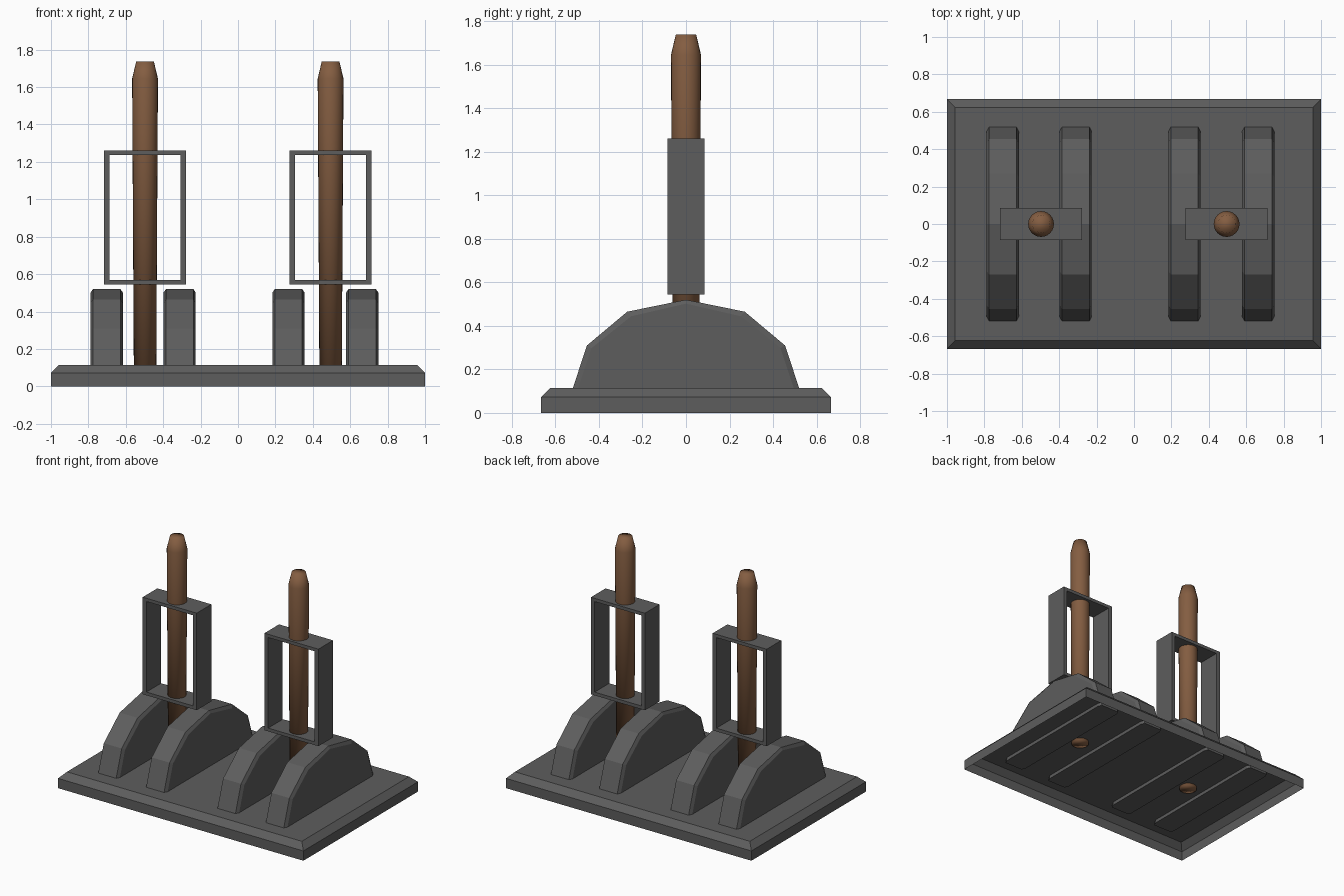
import bpy
import bmesh
from mathutils import Matrix

cube = bpy.data.objects.get("Cube")
if cube:
    bpy.data.objects.remove(cube, do_unlink=True)


def material(name, rgb):
    mat = bpy.data.materials.new(name)
    mat.use_nodes = True
    mat.diffuse_color = (*rgb, 1)
    mat.node_tree.nodes["Principled BSDF"].inputs["Base Color"].default_value = (*rgb, 1)
    return mat


METAL = material("dark grey metal", (0.11, 0.11, 0.11))
WOOD = material("brown wood", (0.23, 0.11, 0.053))


def finish(bm, name, mat, x=0, smooth=False):
    bmesh.ops.recalc_face_normals(bm, faces=bm.faces)
    mesh = bpy.data.meshes.new(name)
    bm.to_mesh(mesh)
    bm.free()
    mesh.materials.append(mat)
    for poly in mesh.polygons:
        poly.use_smooth = smooth
    obj = bpy.data.objects.new(name, mesh)
    obj.location.x = x
    bpy.context.collection.objects.link(obj)


def loft(bm, rings, cap_start=True, cap_end=True):
    """Join closed rings of points with quads and cap the ends."""
    loops = [[bm.verts.new(p) for p in ring] for ring in rings]
    for a, b in zip(loops, loops[1:]):
        for i in range(len(a)):
            j = (i + 1) % len(a)
            bm.faces.new((a[i], a[j], b[j], b[i]))
    if cap_start:
        bm.faces.new(loops[0])
    if cap_end:
        bm.faces.new(loops[-1])


def rectangle(x, y, z):
    return [(-x, -y, z), (x, -y, z), (x, y, z), (-x, y, z)]


# Base plate: chamfered shell, open underneath
bm = bmesh.new()
loft(bm, [rectangle(1, 0.667, 0), rectangle(1, 0.667, 0.072),
          rectangle(0.957, 0.624, 0.115)], cap_start=False)
finish(bm, "base_plate", METAL)


# Arched guide ribs with chamfered rims
def mirrored(half):
    return half + [(-y, z) for y, z in reversed(half[:-1])]


OUTER = mirrored([(0.528, 0.09), (0.455, 0.31), (0.27, 0.465), (0, 0.52)])
INNER = mirrored([(0.503, 0.09), (0.434, 0.298), (0.252, 0.444), (0, 0.502)])


def rib(name, x):
    bm = bmesh.new()
    sections = [(-0.086, INNER), (-0.073, OUTER), (0.073, OUTER), (0.086, INNER)]
    loft(bm, [[(w, y, z) for y, z in profile] for w, profile in sections])
    finish(bm, name, METAL, x)


# Rectangular bracket around each handle
def bracket(name, x):
    bm = bmesh.new()
    low, high, half = 0.545, 1.26, 0.22

    def outline(y, dx, dz):
        a, b, c = half - dx, low + dz, high - dz
        return [(-a, y, b), (a, y, b), (a, y, c), (-a, y, c)]

    front, back = -0.085, 0.085
    loft(bm, [outline(front, 0, 0), outline(back, 0, 0),
              outline(back, 0.03, 0.024), outline(front, 0.03, 0.024),
              outline(front, 0, 0)], False, False)
    bmesh.ops.remove_doubles(bm, verts=bm.verts, dist=0.0001)
    finish(bm, name, METAL, x)


# Wooden handle, widening upward and tapering at the tip
def handle(name, x):
    bm = bmesh.new()
    rings = []
    for radius, z in [(0.06, 0.1), (0.069, 1.645), (0.047, 1.738)]:
        circle = bmesh.ops.create_circle(bm, segments=24, radius=radius,
                                         matrix=Matrix.Translation((0, 0, z)))
        rings.append([v.co.copy() for v in circle["verts"]])
    bm.clear()
    loft(bm, rings)
    finish(bm, name, WOOD, x, smooth=True)


for side, x, ribs in [("right", -0.497, (-0.702, -0.312)),
                      ("left", 0.495, (0.27, 0.664))]:
    for place, rib_x in zip(("right", "left"), ribs):
        rib(f"{side}_lever_{place}_rib", rib_x)
    bracket(f"{side}_bracket", x)
    handle(f"{side}_handle", x)
